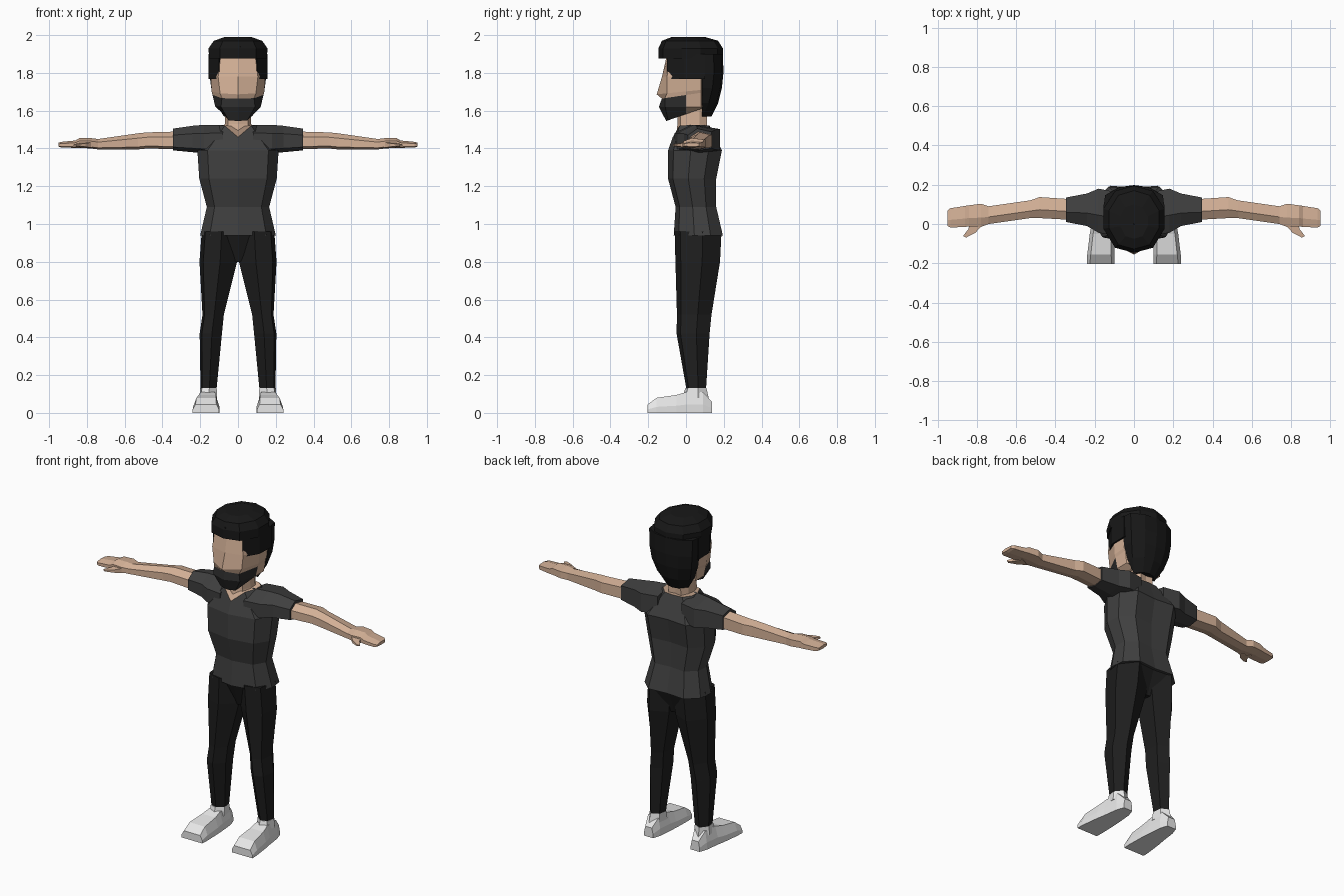
import bpy
import bmesh
import random
from mathutils import Vector

cube = bpy.data.objects.get("Cube")
if cube:
    bpy.data.objects.remove(cube)
random.seed(4)


def material(name, r, g, b):
    mat = bpy.data.materials.new(name)
    mat.use_nodes = True
    colour = (r, g, b, 1)
    mat.diffuse_color = colour
    mat.node_tree.nodes["Principled BSDF"].inputs["Base Color"].default_value = colour
    return mat


SKIN = material("skin", .66, .44, .31)
SHIRT = material("charcoal shirt", .05, .05, .05)
TROUSERS = material("black trousers", .013, .013, .013)
HAIR = material("black hair", .009, .009, .009)
BEARD = material("dark beard", .026, .026, .026)
SHOE = material("white shoe", .8, .8, .8)


def loft(name, rings, materials, rule=None, side=1):
    """Skin a closed solid over rings of points; rule(ring, segment) picks the material."""
    bm = bmesh.new()
    loops = [[bm.verts.new((side * x, y, z)) for x, y, z in ring] for ring in rings]
    count = len(loops[0])

    def paint(face, i, j):
        face.material_index = rule(i, j) if rule else 0

    for i, (low, high) in enumerate(zip(loops, loops[1:])):
        for j in range(count):
            k = (j + 1) % count
            paint(bm.faces.new((low[j], low[k], high[k], high[j])), i, j)
    paint(bm.faces.new(loops[0]), -1, 0)
    paint(bm.faces.new(loops[-1]), len(loops), 0)
    bmesh.ops.recalc_face_normals(bm, faces=bm.faces)
    mesh = bpy.data.meshes.new(name)
    bm.to_mesh(mesh)
    bm.free()
    for mat in materials:
        mesh.materials.append(mat)
    obj = bpy.data.objects.new(name, mesh)
    bpy.context.collection.objects.link(obj)
    return obj


def mirrored(half):
    """Complete a half ring that starts and ends on the centre plane."""
    return half + [(-x, y, z) for x, y, z in half[-2:0:-1]]


def flat(z, half, rise=0):
    return mirrored([(x, y, z + rise * (y + .1)) for x, y in half])


def body_ring(z, width, front, back):
    shape = [(0, 0), (.75, .1), (1, .42), (.95, .75), (.6, 1), (0, .96)]
    return flat(z, [(width * u, front + (back - front) * v) for u, v in shape])


def limb_ring(z, inner, outer, front, back):
    shape = [(0, .3), (.45, 0), (.9, .12), (1, .6), (.6, 1), (.08, .8)]
    return [(inner + (outer - inner) * u, front + (back - front) * v, z) for u, v in shape]


def arm_ring(x, front, back, low, high):
    shape = [(0, .15), (0, .7), (.4, 1), (1, .85), (1, .1), (.5, 0)]
    return [(x, front + (back - front) * u, low + (high - low) * v) for u, v in shape]


# Shirt body, with the open neckline showing skin
collar = mirrored([(0, -.07, 1.46), (.07, -.035, 1.52), (.1, .03, 1.525),
                   (.1, .08, 1.525), (.06, .12, 1.52), (0, .125, 1.52)])
torso = [body_ring(*r) for r in [
    (.94, .2, -.065, .195), (1.09, .165, -.055, .16),
    (1.24, .205, -.095, .16), (1.39, .215, -.095, .19)]]
loft("shirt_body", torso + [collar], [SHIRT, SKIN], lambda i, j: int(i == len(torso) + 1))

# Neck and hips
loft("neck", [body_ring(1.45, .08, -.055, .11), body_ring(1.53, .07, -.045, .11),
              body_ring(1.64, .065, -.045, .11)], [SKIN])
loft("hips", [body_ring(.8, .03, 0, .12), body_ring(.96, .19, -.055, .185)], [TROUSERS])

for label, side in (("left", 1), ("right", -1)):
    # Sleeve
    loft(label + "_sleeve", [arm_ring(*r) for r in [
        (.08, -.06, .16, 1.38, 1.525), (.18, -.045, .18, 1.375, 1.525),
        (.24, -.01, .155, 1.38, 1.52), (.345, .01, .135, 1.39, 1.505)]], [SHIRT], side=side)

    # Arm and hand
    loft(label + "_arm", [arm_ring(*r) for r in [
        (.3, .02, .125, 1.395, 1.49), (.48, .03, .137, 1.4, 1.485),
        (.53, .03, .12, 1.395, 1.48), (.74, 0, .09, 1.395, 1.45),
        (.78, -.015, .103, 1.4, 1.455), (.84, -.012, .095, 1.403, 1.455),
        (.86, -.015, .092, 1.403, 1.442), (.935, -.018, .08, 1.405, 1.435),
        (.95, -.01, .068, 1.41, 1.43)]], [SKIN], side=side)

    # Thumb, swept forward from the palm
    thumb = []
    for x, y, size in [(.8, .01, .03), (.825, -.035, .018), (.862, -.065, .008)]:
        thumb.append([(x + a * size, y + b * size * .5, 1.418 + c * size * .5)
                      for a, b, c in [(-1, -1, -1), (1, 1, -1), (1, 1, 1), (-1, -1, 1)]])
    loft(label + "_thumb", thumb, [SKIN], side=side)

    # Trouser leg
    loft(label + "_trouser_leg", [limb_ring(*r) for r in [
        (.11, .115, .198, .005, .105), (.42, .085, .203, -.05, .125),
        (.52, .075, .188, -.048, .135), (.8, .005, .204, -.056, .18),
        (.96, 0, .192, -.06, .188)]], [TROUSERS], side=side)

    # Shoe, running from heel to toe
    shoe = []
    for y, mid, sole, top, height in [
            (.137, .158, .03, .022, .06), (.09, .158, .046, .036, .11),
            (0, .16, .056, .038, .11), (-.05, .163, .062, .045, .095),
            (-.155, .168, .07, .052, .08), (-.203, .17, .07, .055, .045)]:
        shoe.append([(mid - sole, y, 0), (mid + sole, y, 0), (mid + sole, y, height * .4),
                     (mid + top, y, height), (mid - top, y, height), (mid - sole, y, height * .4)])
    loft(label + "_shoe", shoe, [SHOE], side=side)

    # Shoe collar around the ankle
    loft(label + "_shoe_collar", [limb_ring(.08, .11, .205, -.02, .12),
                                  limb_ring(.132, .113, .2, -.003, .108)], [SHOE], side=side)

    # Hair in front of the ear
    patch = [(.1, -.1), (.152, -.01), (.156, .1), (.09, .1), (.08, -.05)]
    loft(label + "_side_hair", [[(x, y, z) for x, y in patch] for z in (1.768, 1.9)],
         [HAIR], side=side)

# Head, with the beard on the lower front faces
head = [
    flat(1.547, [(0, -.105), (.05, -.095), (.075, 0), (.08, .08), (0, .12)], .35),
    flat(1.62, [(0, -.143), (.09, -.11), (.12, 0), (.12, .08), (0, .15)]),
    flat(1.668, [(0, -.128), (.085, -.112), (.135, 0), (.13, .08), (0, .15)], .15),
    flat(1.692, [(0, -.155), (.095, -.1), (.14, 0), (.138, .08), (0, .15)], .1),
    flat(1.78, [(0, -.127), (.105, -.1), (.145, 0), (.145, .08), (0, .15)]),
    flat(1.9, [(0, -.1), (.09, -.09), (.13, 0), (.13, .08), (0, .15)])]
loft("head", head, [SKIN, BEARD], lambda i, j: int(i in (0, 1) and j in (0, 1, 6, 7)))

# Hair at the back of the head
back_hair = []
for z, width, back in [(1.57, .075, .135), (1.64, .118, .17), (1.72, .142, .19),
                       (1.8, .152, .198), (1.9, .155, .196)]:
    back_hair.append(flat(z, [(0, .085), (width, .085), (width * .95, back - .05),
                              (width * .5, back - .01), (0, back)]))
loft("back_hair", back_hair, [HAIR])

# Hair on top, swept up at the front
crown = [(0, -.75), (.62, -.62), (1, -.12), (1, .4), (.62, .86), (0, 1)]
top_hair = []
for z, width, depth in [(1.875, .153, .195), (1.93, .156, .195), (1.97, .128, .17), (1.99, .07, .1)]:
    top_hair.append(flat(z, [(width * u, depth * v) for u, v in crown]))
loft("top_hair", top_hair, [HAIR])

# Tufts breaking up the crown
for row, (y, z, spread) in enumerate([(-.115, 1.93, .035), (-.07, 1.955, .048), (0, 1.968, .045)]):
    for column in range(-2, 3):
        bpy.ops.mesh.primitive_ico_sphere_add(subdivisions=1, radius=.03)
        tuft = bpy.context.object
        tuft.name = f"hair_tuft_{row + 1}_{column + 3}"
        tuft.scale = (.9, 1.1, .9)
        tuft.rotation_euler.z = random.uniform(0, 3)
        tuft.location = Vector((column * spread, y + abs(column) * .012,
                                z - abs(column) * .009 + random.uniform(-.004, .004)))
        tuft.data.materials.append(HAIR)
